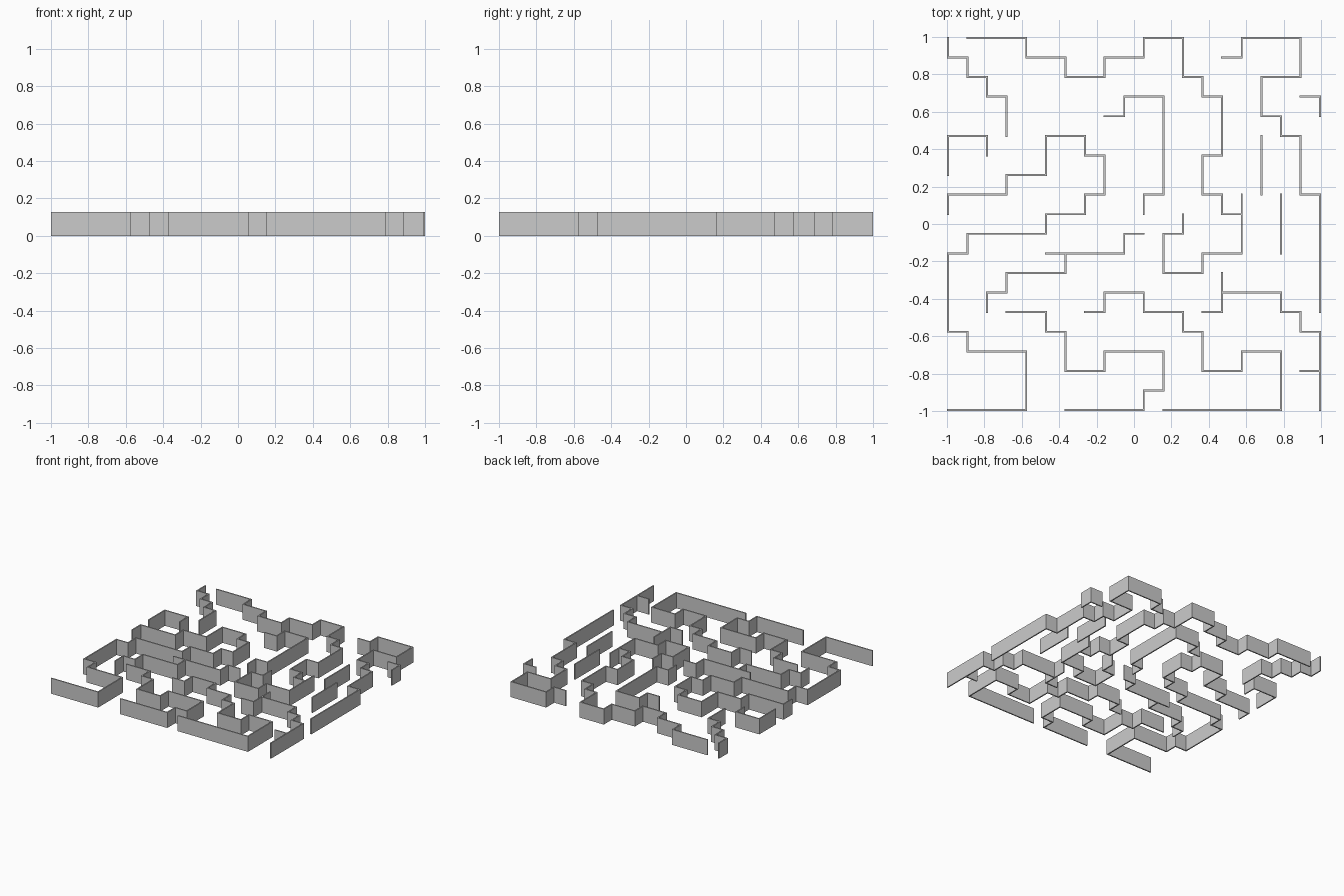
import bpy, bmesh
from mathutils import Vector

if "Cube" in bpy.data.objects:
    bpy.data.objects.remove(bpy.data.objects["Cube"])

T = 0.010                  # wall thickness
H = 0.127                  # wall height
P = (2 - T) / 19           # maze cell pitch
STEP = {"E": (1, 0), "W": (-1, 0), "N": (0, 1), "S": (0, -1)}

# Wall runs: start grid node (column, row), then compass moves in cells
RUNS = {
    "north_west_steps": (0, 19, "S1 E1 S1 E1 S1 E1 S2"),
    "north_wall": (1, 19, "E3 S1 E2 S1 E2 N1 E2 N1 E2 S2 E1 S1 E1 S3 W1 S2 E1 S1 E1"),
    "centre_hook": (15, 11, "S3 W2 S1 W2 N2 E1 N1"),
    "north_east_wall": (14, 18, "E1 N1 E3 S2 W2 S2 E1 S1 E1 S3 E1 S6"),
    "east_corner": (18, 16, "E1 S1"),
    "north_centre_wall": (8, 15, "E1 N1 E2 S5 W1 S1"),
    "west_bracket": (0, 12, "N2 E2 S1"),
    "west_wall": (0, 10, "N1 E3 N1 E2 N2 E2 S1 E1 S2 W1 S1 W2 S1 W4 S1 W1 S4 E1 S1 E3 S3 W4"),
    "centre_bar": (5, 8, "E4 N1 E1"),
    "centre_bar_branch": (6, 8, "S1 W3 S1 W1 S1"),
    "south_west_wall": (3, 5, "E2 S1 E1 S2 E2 N1 E3 S2 W1 S1 W4"),
    "south_wall": (7, 5, "E1 N1 E2 S1 E2 S1 E1 S2 E2 N1 E2 S3 W6"),
    "south_east_hook": (13, 5, "E1 N2"),
    "south_east_wall": (14, 6, "E3 S1 E1 S1 E1 S4"),
    "south_east_stub": (18, 2, "E1"),
    "east_post_north": (16, 14, "S3"),
    "east_post_south": (17, 11, "S3"),
}


def build_wall(name, col, row, moves):
    """Mitred, closed strip of wall following the compass moves."""
    pos = Vector((col, row)) * P - Vector((1 - T / 2, 1 - T / 2))
    pts, dirs = [pos], []
    for m in moves.split():
        d = Vector(STEP[m[0]])
        pos = pos + d * P * int(m[1:])
        pts.append(pos)
        dirs.append(d)
    # square ends reach half a thickness past the end nodes
    pts[0] = pts[0] - dirs[0] * T / 2
    pts[-1] = pts[-1] + dirs[-1] * T / 2

    bm = bmesh.new()
    rings = []
    for i, p in enumerate(pts):
        pair = {dirs[max(i - 1, 0)].to_tuple(), dirs[min(i, len(dirs) - 1)].to_tuple()}
        off = sum((Vector((-y, x)) for x, y in pair), Vector((0, 0))) * T / 2
        a, b = p + off, p - off
        rings.append([bm.verts.new((q.x, q.y, z))
                      for q, z in ((a, 0), (b, 0), (b, H), (a, H))])
    for r, s in zip(rings, rings[1:]):
        for k in range(4):
            n = (k + 1) % 4
            bm.faces.new((r[k], r[n], s[n], s[k]))
    bm.faces.new(rings[0])
    bm.faces.new(rings[-1])
    bmesh.ops.recalc_face_normals(bm, faces=bm.faces)
    mesh = bpy.data.meshes.new(name)
    bm.to_mesh(mesh)
    bm.free()
    bpy.context.collection.objects.link(bpy.data.objects.new(name, mesh))


for name, (col, row, moves) in RUNS.items():
    build_wall(name, col, row, moves)
